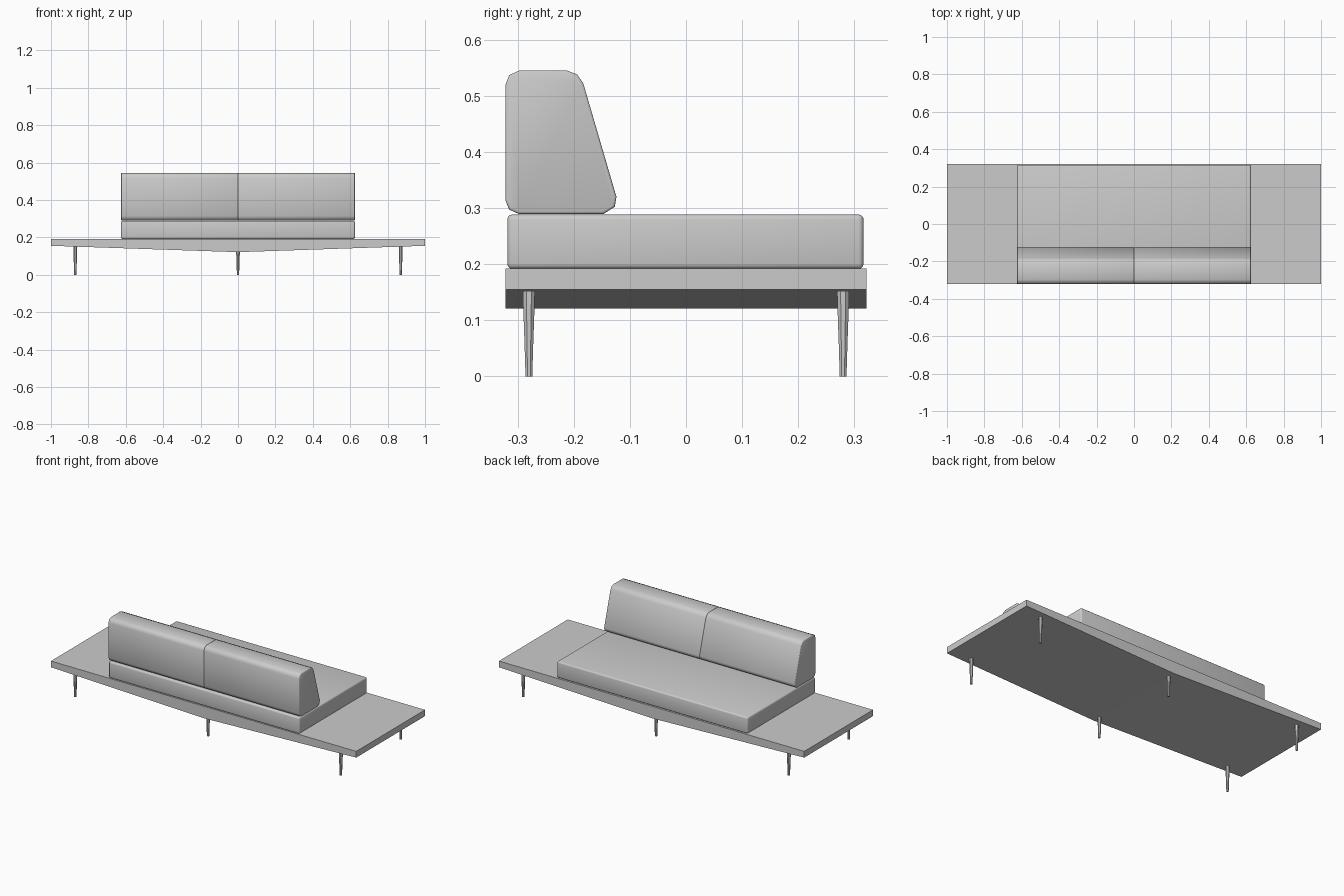
import bpy, bmesh, math
from mathutils import Vector

if "Cube" in bpy.data.objects:
    bpy.data.objects.remove(bpy.data.objects["Cube"])


def finish(name, bm, smooth_angle=None):
    bmesh.ops.recalc_face_normals(bm, faces=bm.faces[:])
    me = bpy.data.meshes.new(name)
    bm.to_mesh(me)
    bm.free()
    ob = bpy.data.objects.new(name, me)
    bpy.context.collection.objects.link(ob)
    if smooth_angle:
        me.shade_smooth()
        me.set_sharp_from_angle(angle=math.radians(smooth_angle))
    return ob


def prism(name, points, extent, bevel=0.0, smooth_angle=None):
    """Extrude a closed 3D outline by a vector, optionally rounding the end rims."""
    bm = bmesh.new()
    cap = bm.faces.new([bm.verts.new(p) for p in points])
    ext = bmesh.ops.extrude_face_region(bm, geom=[cap], use_keep_orig=True)
    moved = [g for g in ext["geom"] if isinstance(g, bmesh.types.BMVert)]
    bmesh.ops.translate(bm, verts=moved, vec=extent)
    bmesh.ops.recalc_face_normals(bm, faces=bm.faces[:])
    if bevel:
        axis = Vector(extent).normalized()
        rims = [e for e in bm.edges
                if abs((e.verts[1].co - e.verts[0].co).dot(axis)) < 1e-5]
        bmesh.ops.bevel(bm, geom=rims, offset=bevel, segments=2,
                        profile=0.5, affect='EDGES')
    return finish(name, bm, smooth_angle)


# Platform: flat top, underside deepening to the middle
platform = [(-1, 0.192), (-1, 0.155), (0, 0.121), (1, 0.155), (1, 0.192)]
prism("platform", [(x, -0.322, z) for x, z in platform], (0, 0.644, 0))

# Seat cushion with softened edges
bm = bmesh.new()
bmesh.ops.create_cube(bm, size=1)
bmesh.ops.scale(bm, vec=(1.25, 0.635, 0.097), verts=bm.verts)
bmesh.ops.translate(bm, vec=(0, -0.001, 0.2400), verts=bm.verts)
bmesh.ops.bevel(bm, geom=bm.edges[:], offset=0.009, segments=3,
                profile=0.5, affect='EDGES')
finish("seat_cushion", bm, 40)

# Two wedge-shaped back cushions meeting in the middle
wedge = [(-0.322, 0.519), (-0.315, 0.537), (-0.297, 0.545), (-0.212, 0.545),
         (-0.194, 0.538), (-0.183, 0.522), (-0.124, 0.320), (-0.127, 0.302),
         (-0.147, 0.2895), (-0.298, 0.2895), (-0.315, 0.297), (-0.322, 0.314)]
for side, x0 in (("left", -0.625), ("right", 0.0)):
    prism(f"{side}_back_cushion", [(x0, y, z) for y, z in wedge],
          (0.625, 0, 0), bevel=0.004, smooth_angle=50)

# Six slender turned legs
rings = [(0.0, 0.0065), (0.06, 0.0085), (0.12, 0.0108), (0.152, 0.0115)]
sides = 8
for row, y in (("front", -0.28), ("back", 0.28)):
    for place, x in (("left", -0.87), ("middle", 0), ("right", 0.87)):
        bm = bmesh.new()
        loops = [[bm.verts.new((x + r * math.cos(math.tau * (i + 0.5) / sides),
                                y + r * math.sin(math.tau * (i + 0.5) / sides), z))
                  for i in range(sides)] for z, r in rings]
        for a, b in zip(loops, loops[1:]):
            for i in range(sides):
                j = (i + 1) % sides
                bm.faces.new((a[i], a[j], b[j], b[i]))
        bm.faces.new(loops[0][::-1])
        bm.faces.new(loops[-1])
        finish(f"{row}_{place}_leg", bm)
